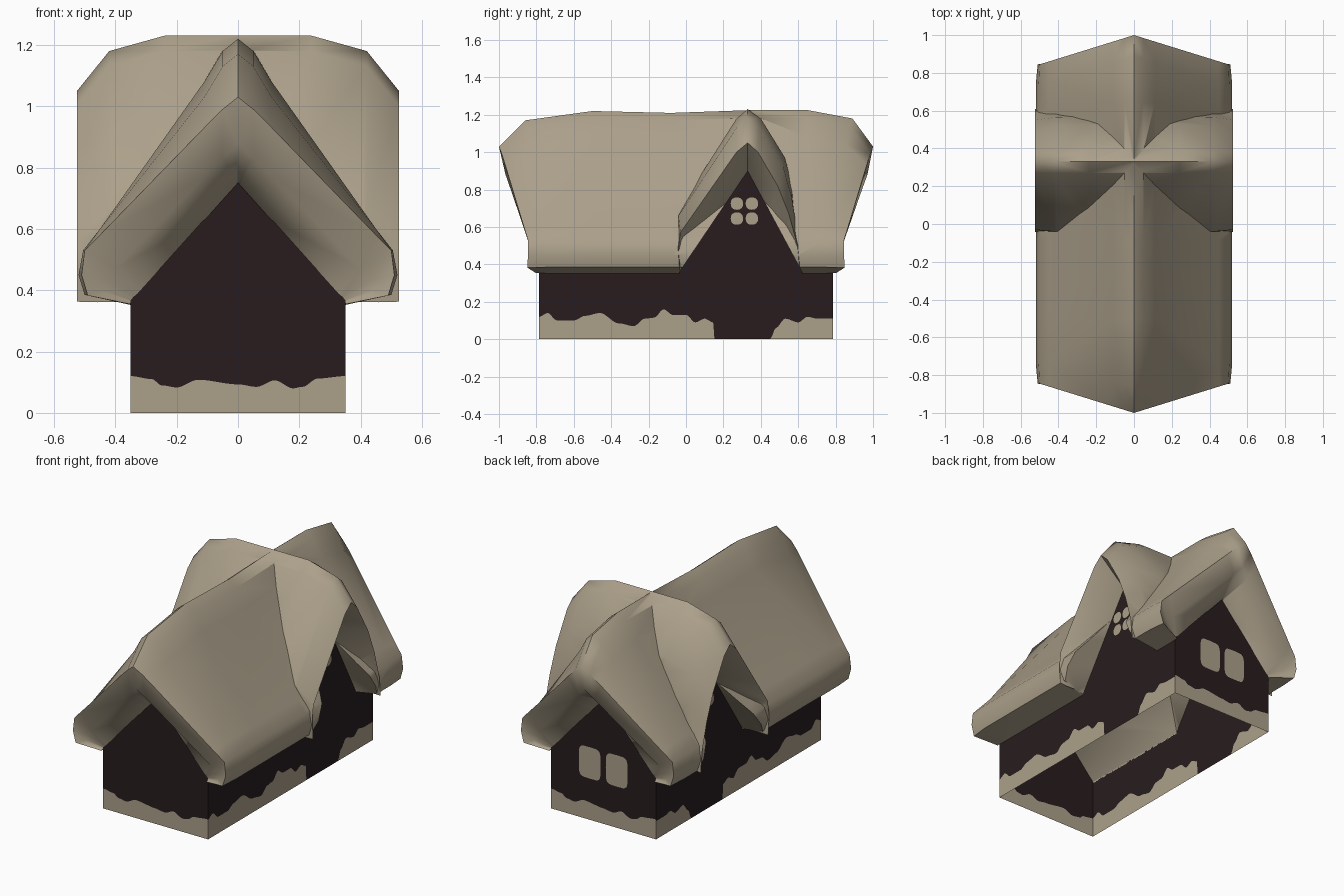
import bpy, bmesh, math
from mathutils import Vector

if "Cube" in bpy.data.objects:
    bpy.data.objects.remove(bpy.data.objects["Cube"])


def material(name, rgb):
    m = bpy.data.materials.new(name)
    m.diffuse_color = (*rgb, 1)
    m.use_nodes = True
    m.node_tree.nodes["Principled BSDF"].inputs["Base Color"].default_value = m.diffuse_color
    return m


SNOW = material("snow_cream", (0.41, 0.35, 0.255))
DARK = material("dark_timber", (0.021, 0.012, 0.013))


def make(name, bm, mats):
    me = bpy.data.meshes.new(name)
    bm.to_mesh(me)
    bm.free()
    for m in mats:
        me.materials.append(m)
    ob = bpy.data.objects.new(name, me)
    bpy.context.collection.objects.link(ob)
    return ob


def loft(name, rings):
    bm = bmesh.new()
    vs = [[bm.verts.new(p) for p in r] for r in rings]
    n = len(rings[0])
    for a, b in zip(vs, vs[1:]):
        for i in range(n):
            j = (i + 1) % n
            bm.faces.new((a[i], a[j], b[j], b[i]))
    bm.faces.new(vs[0][::-1])
    bm.faces.new(vs[-1])
    bmesh.ops.triangulate(bm, faces=bm.faces)
    if bm.calc_volume(signed=True) < 0:
        bmesh.ops.reverse_faces(bm, faces=bm.faces)
    return make(name, bm, [SNOW])


def interp(pts, u, smooth=False):
    for (u0, v0), (u1, v1) in zip(pts, pts[1:]):
        if u <= u1:
            t = (u - u0) / (u1 - u0)
            if smooth:
                t = t * t * (3 - 2 * t)
            return v0 + (v1 - v0) * t
    return pts[-1][1]


# Main roof: lofted front to back, flared at both gable ends
def roof_ring(half, ye, yr, yf=None):
    def y(i, x):
        if i >= len(half) - 1 and yf is not None:
            return yf
        return ye + (yr - ye) * (1 - min(abs(x) / half[4][0], 1))
    ring = [(x, y(i, x), z) for i, (x, z) in enumerate(half)]
    return ring + [(-x, yy, z) for x, yy, z in reversed(ring[1:])]


def slope(h):
    return [(0, h), (.05, h - .04), (.11, h - .14), (.45, .6), (.505, .53),
            (.52, .45), (.5, .385), (.34, .35)]


edge = [(0, 1.03), (.05, .99), (.11, .93), (.45, .58), (.5, .53), (.51, .45), (.49, .383), (.34, .352)]
lip = [(0, .88), (.05, .83), (.11, .77), (.40, .47), (.43, .43), (.44, .4), (.43, .374), (.34, .355)]
inner = [(0, .735), (.04, .69), (.08, .645), (.32, .378), (.33, .37), (.335, .366), (.34, .363), (.34, .36)]
roof = loft("roof", [
    roof_ring(inner, -.78, -.78), roof_ring(lip, -.815, -.965, -.79),
    roof_ring(edge, -.845, -1.0, -.8),
    roof_ring(slope(1.17), -.74, -.86, -.74), roof_ring(slope(1.22), -.5, -.5),
    roof_ring(slope(1.21), -.08, -.08), roof_ring(slope(1.225), .35, .35),
    roof_ring(slope(1.225), .6, .65, .6), roof_ring(slope(1.18), .74, .89, .74),
    roof_ring(edge, .845, 1.0, .8), roof_ring(lip, .815, .97, .79), roof_ring(inner, .78, .78)])

# Cross gable roof: lofted left to right
d_full = [(-.03, .25), (-.045, .58), (-.04, .69), (.27, 1.18), (.33, 1.23), (.4, 1.18),
          (.53, .97), (.57, .8), (.6, .55), (.615, .25)]
d_mid = [(-.03, .29), (-.045, .56), (-.04, .66), (.27, 1.13), (.33, 1.18), (.39, 1.13),
         (.52, .92), (.565, .76), (.6, .54), (.615, .29)]
d_edge = [(-.03, .32), (-.042, .48), (-.03, .57), (.27, 1.0), (.33, 1.05), (.385, 1.0),
          (.49, .82), (.55, .67), (.597, .5), (.615, .32)]
d_inner = [(-.02, .35), (0, .39), (.05, .46), (.30, .84), (.33, .885), (.36, .83),
           (.45, .66), (.52, .53), (.58, .42), (.605, .35)]
side = [(.342, d_inner), (.525, d_edge), (.42, d_mid), (.24, d_full)]
stations = side + [(0, d_full)] + [(-x, p) for x, p in reversed(side)]
cross = loft("cross_gable", [[(x, y, z) for y, z in p] for x, p in stations])

# Hollow both vaults out of the joined roof
main_v = [(-.35, .1), (-.35, .36), (0, .75), (.35, .36), (.35, .1)]
cross_v = [(-.035, .1), (-.035, .36), (.33, .9), (.62, .36), (.62, .1)]
cut_a = loft("main_cutter", [[(x, y, z) for x, z in main_v] for y in (-1.2, 1.2)])
cut_b = loft("cross_cutter", [[(x, y, z) for y, z in cross_v] for x in (-.8, .8)])
bpy.context.view_layer.objects.active = roof
for tool, op in ((cross, 'UNION'), (cut_a, 'DIFFERENCE'), (cut_b, 'DIFFERENCE')):
    tool.hide_render = True
    m = roof.modifiers.new(op, 'BOOLEAN')
    m.operation, m.object, m.solver = op, tool, 'EXACT'
    m.use_self = True
    bpy.ops.object.modifier_apply(modifier=m.name)
    bpy.data.objects.remove(tool)
bpy.ops.object.select_all(action='DESELECT')
roof.select_set(True)
bpy.ops.object.shade_smooth_by_angle(angle=math.radians(60))


# Walls: columns split at a wavy snow line
def wall(name, place, top, snow, steps=150):
    u0, u1 = top[0][0], top[-1][0]
    us = {round(u0 + (u1 - u0) * i / steps, 4) for i in range(steps + 1)}
    us = sorted(us | {p[0] for p in top} | {p[0] for p in snow})
    bm = bmesh.new()
    cols = []
    for u in us:
        h = max(interp(snow, u, True), .0005)
        cols.append([bm.verts.new(place(u, z)) for z in (0, h, interp(top, u) + .008)])
    for a, b in zip(cols, cols[1:]):
        for k in (0, 1):
            f = bm.faces.new((a[k], b[k], b[k + 1], a[k + 1]))
            f.material_index = k
    return make(name, bm, [SNOW, DARK])


END_TOP = [(-.35, .36), (0, .75), (.35, .36)]
SIDE_TOP = [(-.785, .36), (-.035, .36), (.33, .9), (.62, .36), (.785, .36)]
END_SNOW = [(-.35, .12), (-.28, .11), (-.25, .09), (-.2, .083), (-.13, .108), (0, .093), (.06, .085),
            (.12, .106), (.18, .08), (.21, .085), (.26, .112), (.35, .12)]
SIDE_SNOW = [(-.785, .12), (-.74, .14), (-.69, .1), (-.6, .1), (-.54, .125), (-.46, .14), (-.36, .085),
             (-.28, .07), (-.22, .11), (-.17, .115), (-.12, .16), (-.07, .13), (0, .13), (.05, .09),
             (.1, .11), (.145, .09), (.152, 0), (.45, 0), (.48, .06), (.53, .11), (.6, .09),
             (.65, .12), (.7, .11), (.785, .11)]
wall("front_wall", lambda u, z: (u, -.785, z), END_TOP, END_SNOW)
wall("back_wall", lambda u, z: (-u, .785, z), END_TOP, END_SNOW)
wall("right_wall", lambda u, z: (.35, u, z), SIDE_TOP, SIDE_SNOW)
left = wall("left_wall", lambda u, z: (-.35, u, z), SIDE_TOP, SIDE_SNOW)
left.data.flip_normals()


# Windows: thin rounded plates
def plate(bm, place, u, z, ru, rz, power):
    pts = []
    for i in range(24):
        c, s = math.cos(i * math.tau / 24), math.sin(i * math.tau / 24)
        pts.append(place(u + ru * math.copysign(abs(c) ** power, c),
                         z + rz * math.copysign(abs(s) ** power, s)))
    f = bm.faces.new([bm.verts.new(p) for p in pts])
    f.normal_update()
    if f.normal.dot(Vector(place(0, 0))) < 0:
        f.normal_flip()


bm = bmesh.new()
for s in (-1, 1):
    plate(bm, lambda u, z: (u, .789, z), s * .09, .345, .073, .095, .4)
make("back_windows", bm, [SNOW])
for name, s in (("right_round_window", 1), ("left_round_window", -1)):
    bm = bmesh.new()
    for du in (-.04, .04):
        for dz in (-.04, .04):
            plate(bm, lambda u, z: (s * .354, u, z), .312 + du, .685 + dz, .033, .033, .85)
    make(name, bm, [SNOW])
